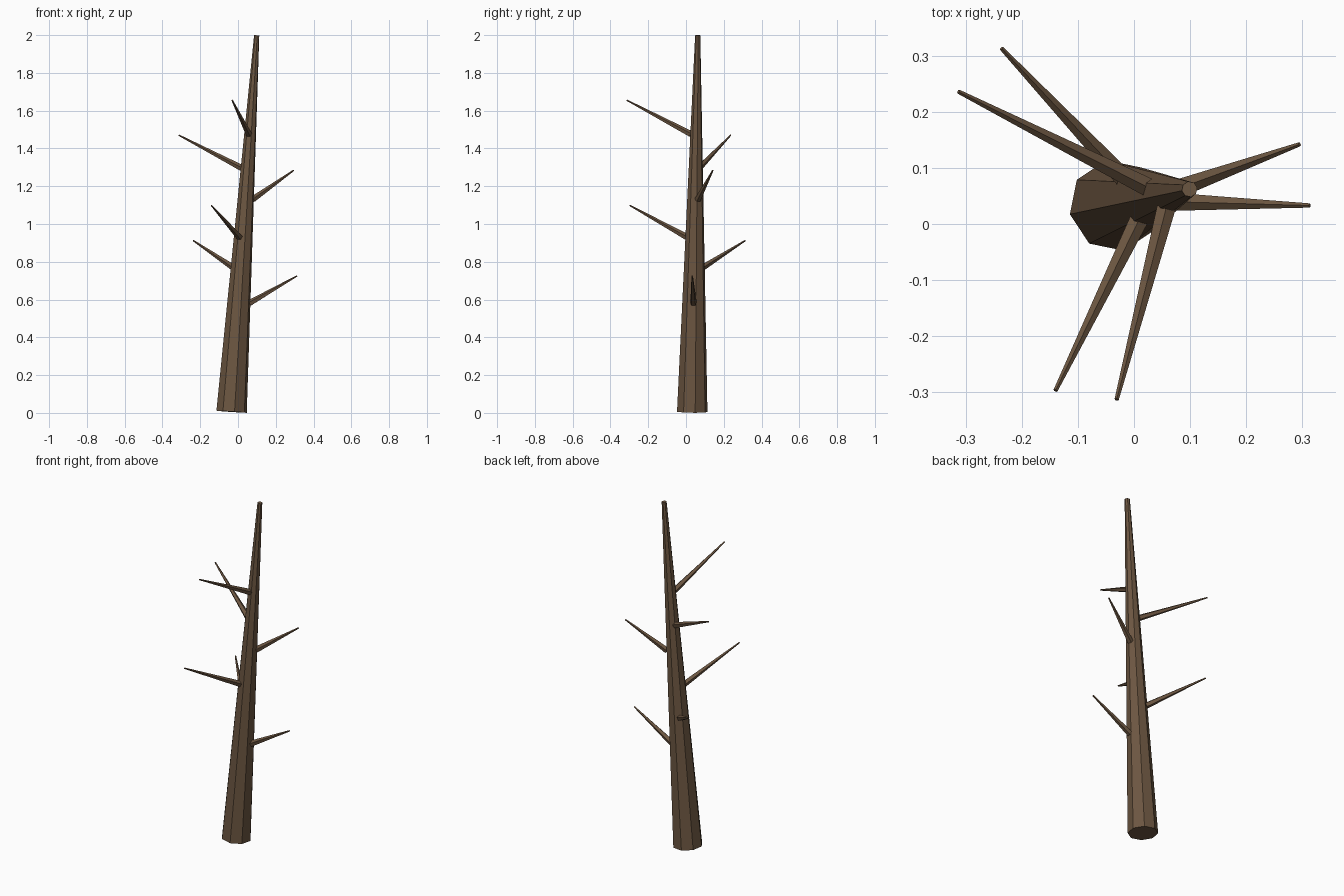
import bpy, math
from mathutils import Vector, Matrix

if "Cube" in bpy.data.objects:
    bpy.data.objects.remove(bpy.data.objects["Cube"])

bark = bpy.data.materials.new("bark_brown")
bark.diffuse_color = (0.15, 0.093, 0.053, 1)
bark.use_nodes = True
bark.node_tree.nodes["Principled BSDF"].inputs["Base Color"].default_value = bark.diffuse_color


def tapered(name, a, b, ra, rb, sides, turn=0.0):
    """Closed tapered rod from a to b, end rings square to its axis."""
    axis = (b - a).normalized()
    # sideways reference gives a stable ring orientation
    ref = Vector((1, 0, 0)) if abs(axis.z) > 0.9 else Vector((0, 0, 1))
    v = axis.cross(ref).normalized()
    u = v.cross(axis)
    verts = []
    for p, r in ((a, ra), (b, rb)):
        for i in range(sides):
            t = turn + 2 * math.pi * i / sides
            verts.append(p + r * (math.cos(t) * u + math.sin(t) * v))
    faces = [(i, (i + 1) % sides, sides + (i + 1) % sides, sides + i) for i in range(sides)]
    faces += [tuple(reversed(range(sides))), tuple(range(sides, 2 * sides))]
    me = bpy.data.meshes.new(name)
    me.from_pydata(verts, [], faces)
    me.materials.append(bark)
    ob = bpy.data.objects.new(name, me)
    bpy.context.collection.objects.link(ob)
    return ob


# Leaning eight-sided trunk
FOOT, TOP = Vector((-0.034, 0.033, 0.006)), Vector((0.099, 0.062, 1.999))
R0, R1 = 0.082, 0.014
tapered("trunk", FOOT, TOP, R0, R1, 8, math.radians(11))

# Bare branches: tip position and height where each leaves the trunk
branches = [
    ((0.313, 0.033, 0.725), 0.58),
    ((-0.236, 0.313, 0.912), 0.765),
    ((-0.140, -0.297, 1.098), 0.93),
    ((0.295, 0.142, 1.284), 1.13),
    ((-0.313, 0.236, 1.470), 1.295),
    ((-0.031, -0.313, 1.655), 1.475),
]
for n, (tip, z) in enumerate(branches, 1):
    tip = Vector(tip)
    f = z / 2
    core = FOOT.lerp(TOP, f)
    out = Vector((tip.x - core.x, tip.y - core.y, 0)).normalized()
    base = core + out * (R0 + (R1 - R0) * f) * 0.9
    base.z = z
    tapered(f"branch_{n}", base, tip, 0.0175, 0.004, 5)
